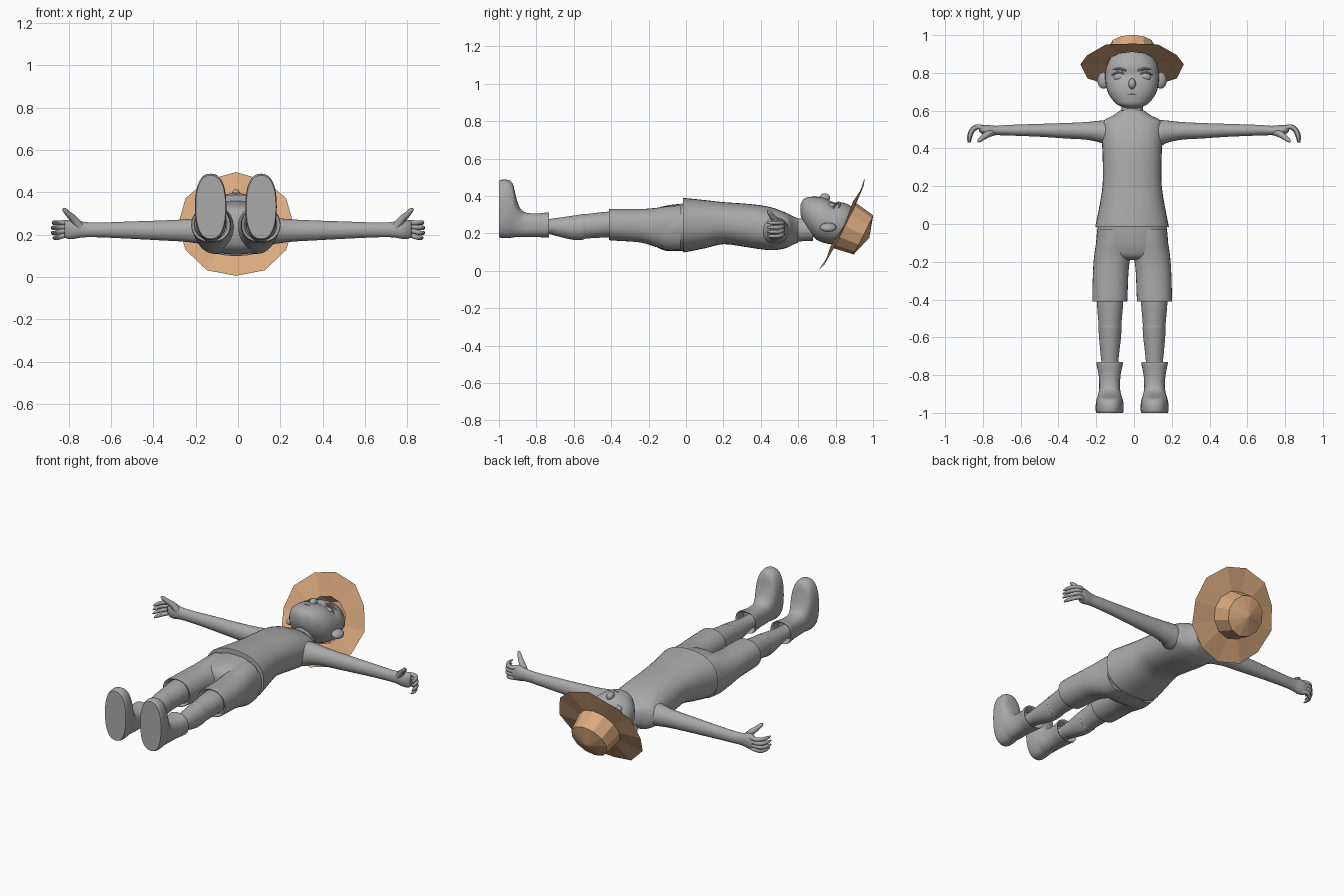
import bpy, bmesh, math
from mathutils import Vector, Matrix

if "Cube" in bpy.data.objects:
    bpy.data.objects.remove(bpy.data.objects["Cube"])

CX = -0.01  # body centre line


def material(name, col):
    m = bpy.data.materials.new(name)
    m.diffuse_color = (*col, 1)
    m.use_nodes = True
    m.node_tree.nodes["Principled BSDF"].inputs["Base Color"].default_value = m.diffuse_color
    return m


GREY = material("plain grey", (0.40, 0.40, 0.40))
TAN = material("straw tan", (0.70, 0.40, 0.21))


def finish(name, bm, mat=GREY, mirror=False, cx=CX, smooth=True):
    bmesh.ops.recalc_face_normals(bm, faces=bm.faces[:])
    me = bpy.data.meshes.new(name)
    bm.to_mesh(me)
    bm.free()
    me.materials.append(mat)
    ob = bpy.data.objects.new(name, me)
    ob.location.x = cx
    bpy.context.collection.objects.link(ob)
    if mirror:
        ob.modifiers.new("mirror", 'MIRROR').use_mirror_merge = False
    if smooth:
        bpy.ops.object.select_all(action='DESELECT')
        ob.select_set(True)
        bpy.context.view_layer.objects.active = ob
        bpy.ops.object.shade_smooth_by_angle(angle=math.radians(40))
    return ob


def spline(rows, steps):
    """Catmull-Rom through rows of numbers."""
    out, n = [], len(rows)
    for i in range(n - 1):
        p = [rows[max(0, min(n - 1, i + k))] for k in (-1, 0, 1, 2)]
        for s in range(steps):
            t = s / steps
            out.append([0.5 * (2 * b + (c - a) * t + (2 * a - 5 * b + 4 * c - d) * t * t
                               + (3 * b - a - 3 * c + d) * t ** 3) for a, b, c, d in zip(*p)])
    return out + [list(rows[-1])]


def skin(bm, rings):
    loops = [[bm.verts.new(p) for p in r] for r in rings]
    n = len(loops[0])
    for a, b in zip(loops, loops[1:]):
        for i in range(n):
            bm.faces.new((a[i], a[(i + 1) % n], b[(i + 1) % n], b[i]))
    bm.faces.new(loops[0])
    bm.faces.new(loops[-1])


def oval(n, e):
    for i in range(n):
        c, s = math.cos(math.tau * i / n), math.sin(math.tau * i / n)
        yield math.copysign(abs(c) ** (2 / e), c), math.copysign(abs(s) ** (2 / e), s)


def loft_y(bm, rows, e=2.2, steps=4, n=32):
    """Rows: y, centre x, half width, low z, high z."""
    skin(bm, [[(cx + hx * c, y, (lo + hi) / 2 + (hi - lo) / 2 * s) for c, s in oval(n, e)]
              for y, cx, hx, lo, hi in spline(rows, steps)])


def loft_x(bm, rows, e=2.0, steps=4, n=24):
    """Rows: x, low y, high y, low z, high z."""
    skin(bm, [[(x, (a + b) / 2 + (b - a) / 2 * c, (lo + hi) / 2 + (hi - lo) / 2 * s) for c, s in oval(n, e)]
              for x, a, b, lo, hi in spline(rows, steps)])


def tube(bm, rows, n=10, steps=4):
    """Rows: x, y, z, radius."""
    pts = spline(rows, steps)
    rings = []
    for i, p in enumerate(pts):
        t = Vector(pts[min(i + 1, len(pts) - 1)][:3]) - Vector(pts[max(i - 1, 0)][:3])
        u = t.cross(Vector((0, 0, 1))).normalized()
        v = u.cross(t).normalized()
        rings.append([Vector(p[:3]) + p[3] * (u * c + v * s) for c, s in oval(n, 2)])
    skin(bm, rings)


def ball(bm, loc, rad, rot=None):
    m = Matrix.Translation(loc) @ (rot or Matrix()) @ Matrix.Diagonal((*rad, 1))
    bmesh.ops.create_uvsphere(bm, u_segments=20, v_segments=12, radius=1, matrix=m)


# shirt
bm = bmesh.new()
loft_y(bm, [(-.015, 0, .195, .10, .388), (0, 0, .192, .10, .388), (.1, 0, .172, .12, .378),
            (.2, 0, .157, .142, .367), (.3, 0, .155, .13, .36), (.4, 0, .158, .115, .35),
            (.47, 0, .162, .11, .335), (.53, 0, .162, .12, .312), (.555, 0, .14, .13, .30),
            (.575, 0, .10, .14, .29), (.6, 0, .065, .152, .28)], e=2.3)
finish("shirt", bm)

# shorts: hips and two legs
bm = bmesh.new()
loft_y(bm, [(-.19, 0, .10, .19, .29), (-.17, 0, .16, .14, .325), (-.12, 0, .188, .11, .345),
            (-.06, 0, .188, .105, .355), (0, 0, .18, .108, .36)])
finish("shorts_hips", bm)
bm = bmesh.new()
loft_y(bm, [(-.39, .118, .075, .175, .315), (-.405, .118, .08, .17, .322), (-.408, .118, .09, .165, .327),
            (-.395, .118, .093, .162, .33), (-.25, .113, .094, .152, .33), (-.17, .105, .096, .13, .335),
            (-.1, .098, .093, .11, .345), (-.03, .092, .09, .11, .35)])
finish("shorts_legs", bm, mirror=True)

# bare legs with a raised sock edge
bm = bmesh.new()
loft_y(bm, [(-.36, .117, .072, .18, .318), (-.43, .117, .069, .178, .315), (-.535, .117, .06, .172, .303),
            (-.55, .117, .061, .166, .303), (-.6, .117, .058, .165, .295), (-.67, .118, .051, .18, .285),
            (-.74, .118, .044, .198, .276), (-.8, .118, .042, .2, .275)], e=2)
finish("legs", bm, mirror=True)

# boots, with rim turned inward at the top
bm = bmesh.new()
loft_y(bm, [(-1, .119, .07, .18, .48), (-.985, .119, .074, .175, .487), (-.95, .119, .073, .175, .485),
            (-.925, .119, .068, .178, .462), (-.91, .119, .063, .18, .40), (-.89, .119, .058, .18, .34),
            (-.86, .119, .055, .18, .312), (-.8, .119, .058, .18, .306), (-.74, .119, .07, .178, .312),
            (-.732, .119, .066, .182, .308), (-.745, .119, .058, .19, .298), (-.78, .119, .05, .195, .29)], e=2.4)
finish("boots", bm, mirror=True)

# arms and palms
bm = bmesh.new()
loft_x(bm, [(.07, .42, .54, .15, .275), (.13, .405, .55, .145, .285), (.17, .428, .548, .155, .28),
            (.25, .446, .54, .166, .272), (.35, .452, .535, .172, .267), (.5, .462, .53, .18, .262),
            (.65, .468, .525, .187, .257), (.73, .47, .52, .187, .26), (.775, .467, .524, .18, .272),
            (.805, .478, .524, .18, .268), (.82, .49, .52, .19, .258)])
finish("arms", bm, mirror=True, cx=0)

# curled fingers and thumb
bm = bmesh.new()
for z0, z1, k in ((.195, .185, -.008), (.216, .208, 0), (.236, .232, 0), (.256, .256, -.004)):
    tube(bm, [(.79, .503, z0, .013), (.83 + k, .515, z0, .0125), (.86 + k, .497, z1, .011),
              (.874 + k, .462, z1, .01), (.876 + k, .432, z1, .004)])
tube(bm, [(.745, .488, .235, .02), (.775, .475, .272, .018), (.8, .457, .295, .014),
          (.818, .443, .315, .011), (.826, .436, .323, .004)])
finish("fingers", bm, mirror=True, cx=0)

# neck and head
bm = bmesh.new()
loft_y(bm, [(.56, 0, .07, .145, .285), (.61, 0, .057, .157, .28), (.68, 0, .06, .16, .29)], e=2)
finish("neck", bm)
bm = bmesh.new()
loft_y(bm, [(.612, 0, .025, .30, .355), (.63, 0, .075, .255, .384), (.66, 0, .106, .205, .394),
            (.70, 0, .13, .165, .396), (.745, 0, .14, .147, .387), (.79, 0, .143, .14, .366),
            (.83, 0, .137, .14, .366), (.87, 0, .12, .145, .352), (.92, 0, .085, .165, .315),
            (.945, 0, .03, .22, .27)], e=2.15)
finish("head", bm)

# ears
bm = bmesh.new()
ball(bm, (.152, .76, .232), (.033, .044, .022), Matrix.Rotation(math.radians(25), 4, 'Y'))
finish("ears", bm, mirror=True)

# nose, mouth
bm = bmesh.new()
ball(bm, (0, .742, .39), (.02, .028, .024))
finish("nose", bm)
bm = bmesh.new()
tube(bm, [(-.046, .684, .386, .002), (0, .686, .396, .004), (.046, .684, .386, .002)], n=8)
finish("mouth", bm)

# eyes with lids, brows
bm = bmesh.new()
ball(bm, (.067, .778, .346), (.033, .023, .018))
tube(bm, [(.03, .785, .354, .003), (.06, .803, .36, .005), (.09, .797, .35, .005), (.108, .788, .335, .003)], n=8)
finish("eyes", bm, mirror=True)
bm = bmesh.new()
tube(bm, [(.03, .812, .364, .005), (.065, .822, .36, .007), (.102, .818, .338, .003)], n=8)
finish("brows", bm, mirror=True)

# faceted straw hat: wavy brim, crown and shallow cone top, tilted back
bm = bmesh.new()
axis, up, mid = Vector((0, .894, -.447)), Vector((0, .447, .894)), Vector((0, .8325, .25))
rings = []
for r, h, wave in ((.274, 0, .014), (.135, .02, 0), (.117, .13, 0)):
    rings.append([bm.verts.new(mid + axis * (h + wave * (i % 2)) +
                               r * (up * math.cos(i * math.pi / 6) + Vector((math.sin(i * math.pi / 6), 0, 0))))
                  for i in range(12)])
tip = bm.verts.new(mid + axis * .165)
for i in range(12):
    j = (i + 1) % 12
    for a, b in zip(rings, rings[1:]):
        bm.faces.new((a[i], a[j], b[j], b[i]))
    bm.faces.new((rings[-1][i], rings[-1][j], tip))
finish("straw_hat", bm, mat=TAN, smooth=False)
